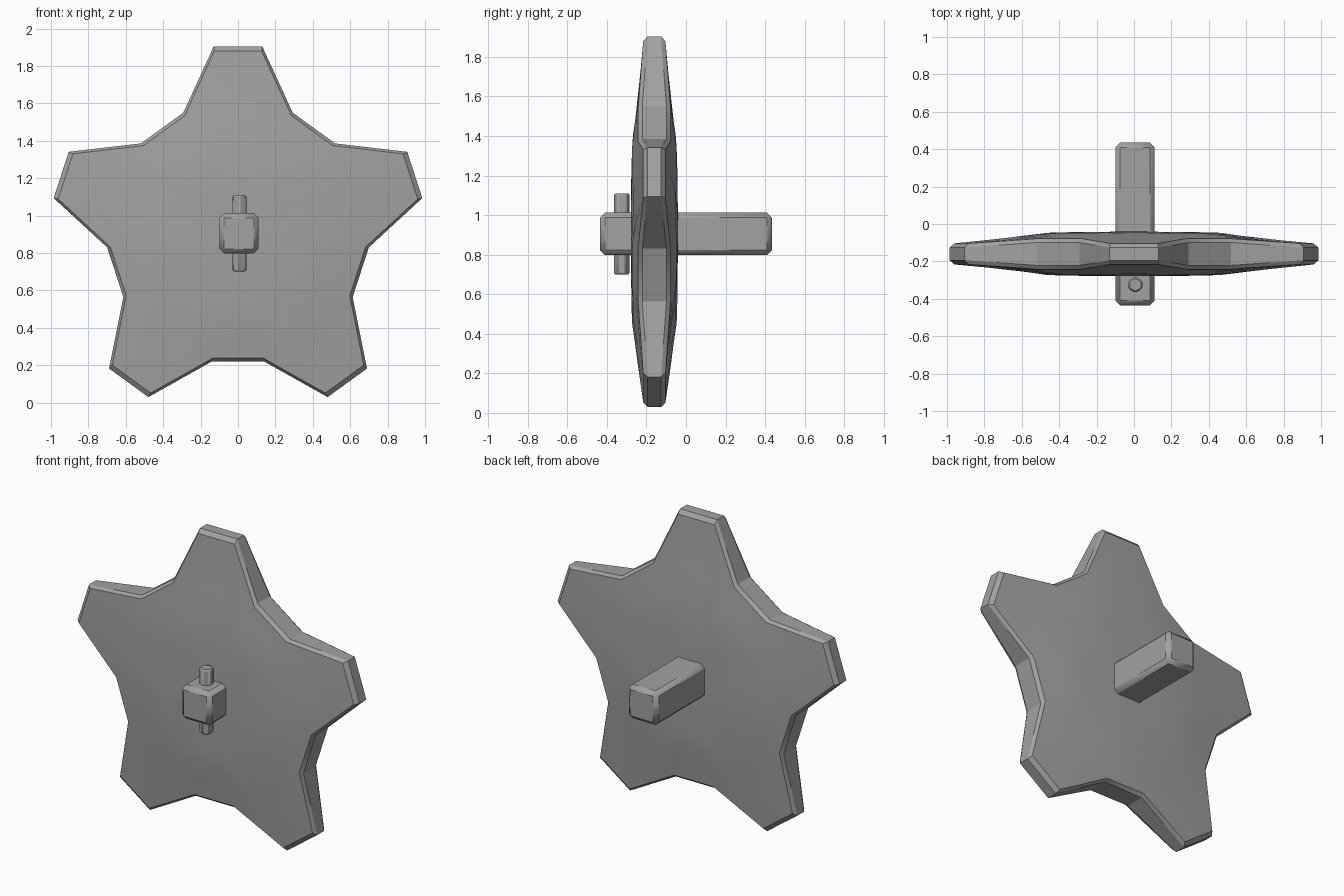
import bpy, bmesh
from math import sin, cos, pi, radians
from mathutils import Vector

cube = bpy.data.objects.get("Cube")
if cube:
    bpy.data.objects.remove(cube, do_unlink=True)

grey = bpy.data.materials.new("stone grey")
grey.use_nodes = True
colour = (0.36, 0.36, 0.36, 1)
grey.diffuse_color = colour
grey.node_tree.nodes["Principled BSDF"].inputs["Base Color"].default_value = colour

CENTRE = Vector((0, -0.16, 0.91))


def finish(name, bm, bevel, angle):
    bmesh.ops.recalc_face_normals(bm, faces=bm.faces[:])
    mesh = bpy.data.meshes.new(name)
    bm.to_mesh(mesh)
    bm.free()
    obj = bpy.data.objects.new(name, mesh)
    bpy.context.collection.objects.link(obj)
    mesh.materials.append(grey)
    if bevel:
        mod = obj.modifiers.new("worn edges", "BEVEL")
        mod.width = bevel
        mod.segments = 1
        mod.limit_method = "ANGLE"
        mod.angle_limit = radians(40)
    bpy.ops.object.select_all(action="DESELECT")
    bpy.context.view_layer.objects.active = obj
    obj.select_set(True)
    bpy.ops.object.shade_smooth_by_angle(angle=radians(angle))
    return obj


# Five-pointed wheel outline: blunt tips alternating with blunt valleys
outline = []
for i in range(10):
    a = pi / 2 + i * pi / 5
    r, half = (0.994, 0.13) if i % 2 == 0 else (0.69, 0.14)
    out, side = Vector((cos(a), sin(a))), Vector((-sin(a), cos(a)))
    outline += [out * r - side * half, out * r + side * half]


def half_depth(r):
    # The disc is thick at the hub and tapers to the tips
    stops = [(0, 0.12), (0.45, 0.115), (0.66, 0.085), (1.1, 0.045)]
    for (r0, d0), (r1, d1) in zip(stops, stops[1:]):
        if r <= r1:
            return d0 + (d1 - d0) * (r - r0) / (r1 - r0)
    return stops[-1][1]


# Wheel: concentric rings running over the front, round the rim, over the back
bm = bmesh.new()
scales = [0.25, 0.5, 0.66, 0.82, 0.975]
rows = [(s, -1, 0) for s in scales] + [(1, -1, 0.02), (1, 1, 0.02)]
rows += [(s, 1, 0) for s in reversed(scales)]
rings = []
for s, face, drop in rows:
    ring = []
    for p in outline:
        q = p * s
        y = face * (half_depth(q.length) - drop)
        ring.append(bm.verts.new(CENTRE + Vector((q.x, y, q.y))))
    rings.append(ring)
n = len(outline)
for a, b in zip(rings, rings[1:]):
    for i in range(n):
        j = (i + 1) % n
        bm.faces.new((a[i], a[j], b[j], b[i]))
for ring, face in ((rings[0], -1), (rings[-1], 1)):
    hub = bm.verts.new(CENTRE + Vector((0, face * half_depth(0), 0)))
    for i in range(n):
        bm.faces.new((hub, ring[i], ring[(i + 1) % n]))
finish("star_wheel", bm, 0, 25)

# Square axle through the hub
bm = bmesh.new()
bmesh.ops.create_cube(bm, size=1)
bmesh.ops.scale(bm, vec=(0.21, 0.87, 0.215), verts=bm.verts)
bmesh.ops.translate(bm, vec=(0.005, 0, 0.905), verts=bm.verts)
finish("axle", bm, 0.025, 30)

# Six-sided locking pin, upright through the front of the axle
bm = bmesh.new()
bmesh.ops.create_cone(bm, cap_ends=True, segments=6, radius1=0.043, radius2=0.043, depth=0.41)
bmesh.ops.translate(bm, vec=(0.007, -0.325, 0.905), verts=bm.verts)
finish("locking_pin", bm, 0.008, 30)
